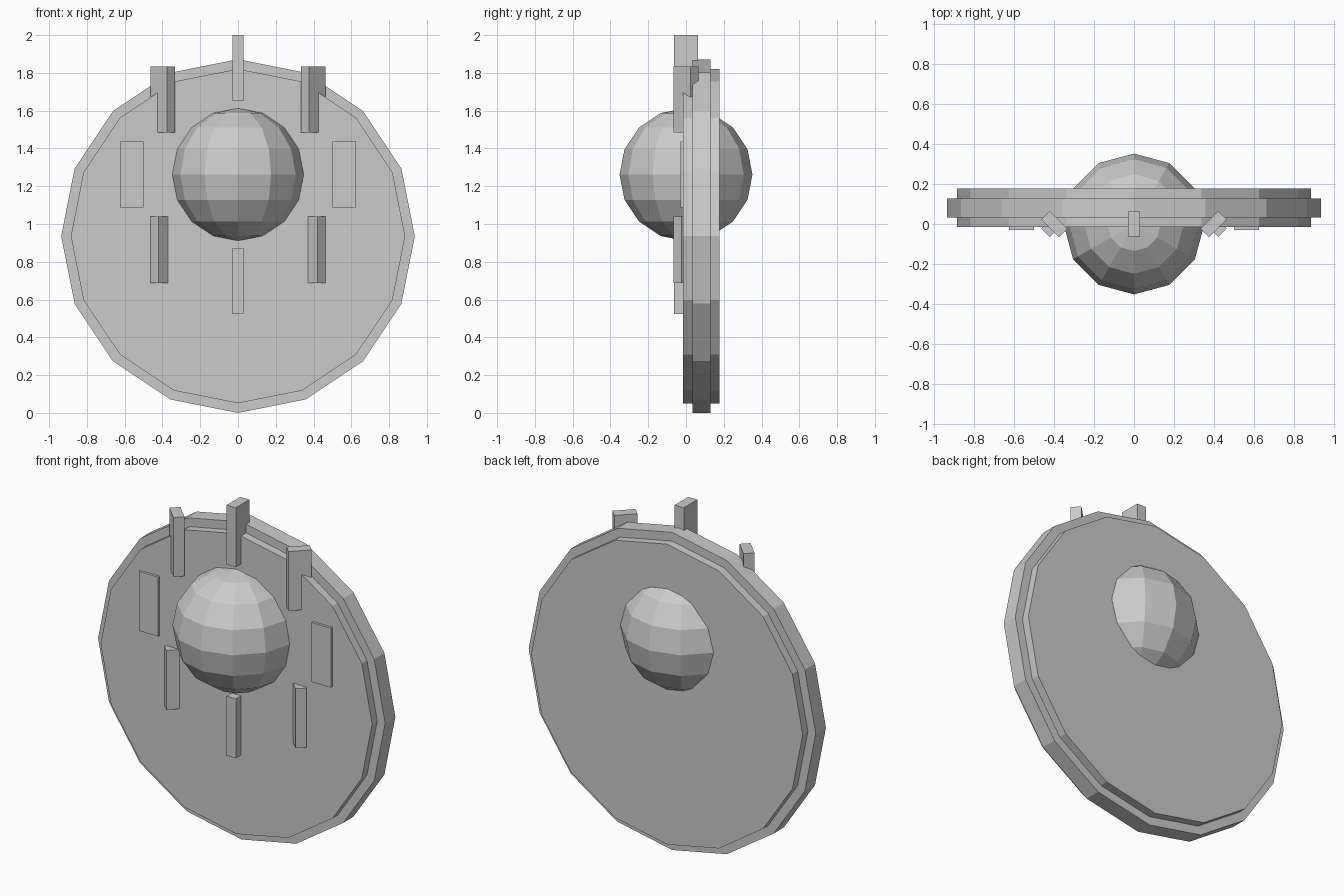
import bpy
from math import pi, sin, cos

cube = bpy.data.objects.get("Cube")
if cube:
    bpy.data.objects.remove(cube, do_unlink=True)

# Single flat grey
grey = bpy.data.materials.new("plain_grey")
grey.use_nodes = True
colour = (0.6, 0.6, 0.6, 1)
grey.diffuse_color = colour
grey.node_tree.nodes["Principled BSDF"].inputs["Base Color"].default_value = colour


def finish(name):
    obj = bpy.context.object
    obj.name = name
    obj.data.materials.append(grey)
    return obj


# Upright stepped disc: wide thin rim around a thicker plate
DISC_Y, DISC_Z = 0.081, 0.936
for name, radius, depth in (("disc_rim", 0.936, 0.095), ("disc_plate", 0.885, 0.192)):
    bpy.ops.mesh.primitive_cylinder_add(
        vertices=16, radius=radius, depth=depth,
        location=(0, DISC_Y, DISC_Z), rotation=(pi / 2, 0, 0))
    finish(name)

# Faceted ball pushed through the disc
BALL_Z = 1.262
bpy.ops.mesh.primitive_uv_sphere_add(
    segments=12, ring_count=8, radius=0.352, location=(0, 0, BALL_Z))
finish("centre_ball")

# Ring of eight upright bars, each turned a further eighth about its own axis
RING = 0.563
for i in range(8):
    angle = i * pi / 4
    bpy.ops.mesh.primitive_cube_add(
        size=1, location=(RING * sin(angle), 0, BALL_Z + RING * cos(angle)),
        rotation=(0, 0, -angle))
    bar = finish(f"upright_bar_{i + 1}")
    bar.scale = (0.06, 0.126, 0.35)
